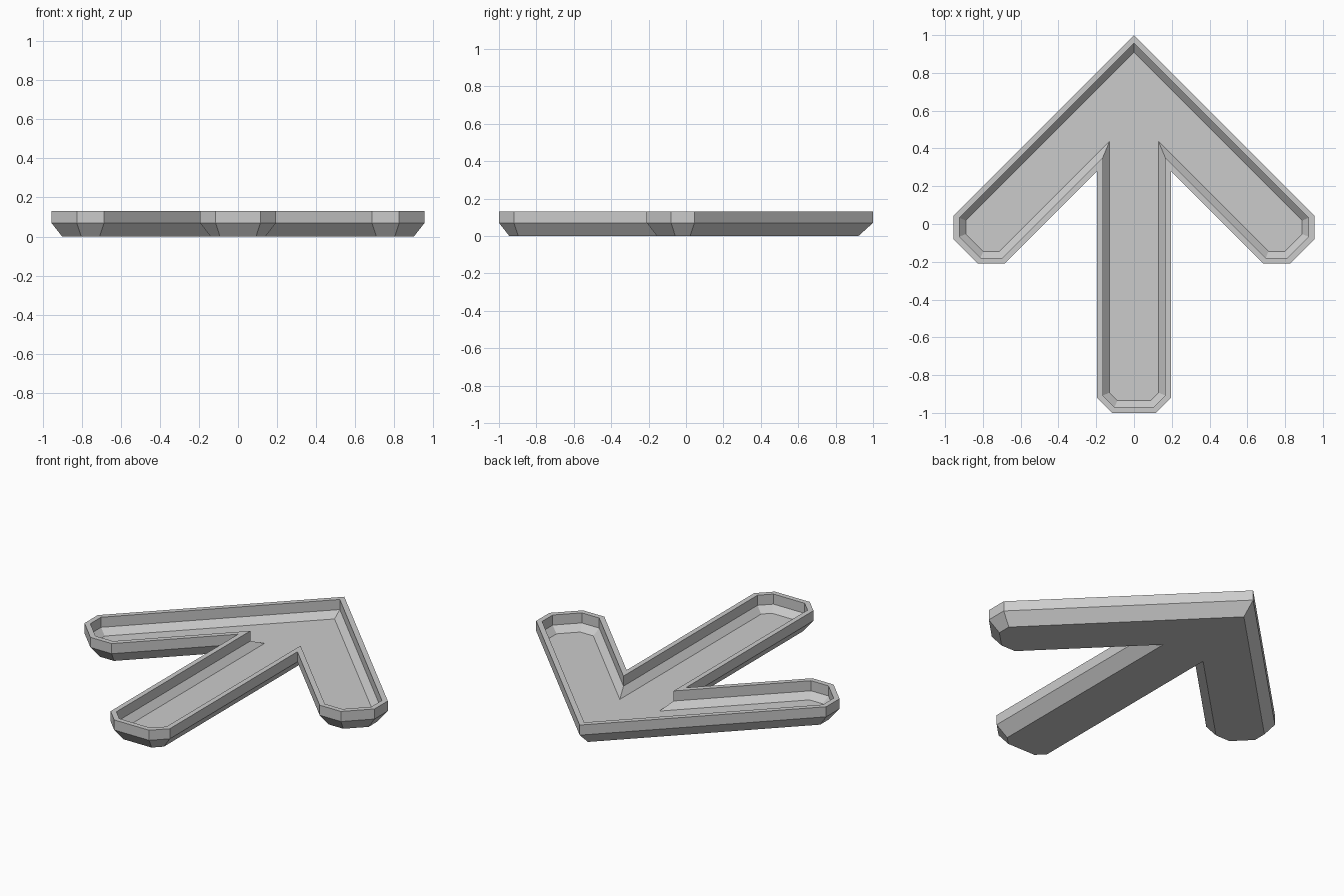
import bpy, bmesh
from mathutils import Vector

if "Cube" in bpy.data.objects:
    bpy.data.objects.remove(bpy.data.objects["Cube"])

# Right half of the arrow outline, from the tip to the tail end
half = [(0, 1), (0.955, 0.045), (0.955, -0.08), (0.825, -0.21), (0.685, -0.21),
        (0.195, 0.28), (0.195, -0.92), (0.115, -1)]
outline = [Vector(p) for p in half + [(-x, y) for x, y in reversed(half[1:])]]


def inset(points, d):
    """Move every edge of a clockwise outline inward by d, with mitred corners."""
    result = []
    for i, p in enumerate(points):
        a = (p - points[i - 1]).normalized()
        b = (points[(i + 1) % len(points)] - p).normalized()
        na, nb = Vector((a.y, -a.x)), Vector((b.y, -b.x))
        result.append(p + (na + nb) * (d / (1 + na.dot(nb))))
    return result


# Tray section as (inset, height): underside, outer wall, rim, inner wall, floor
section = [(0.055, 0), (0, 0.07), (0, 0.13), (0.03, 0.13), (0.03, 0.07), (0.065, 0.033)]

bm = bmesh.new()
rings = [[bm.verts.new((p.x, p.y, z)) for p in inset(outline, d)] for d, z in section]
n = len(outline)
for lower, upper in zip(rings, rings[1:]):
    for i in range(n):
        j = (i + 1) % n
        bm.faces.new((lower[i], lower[j], upper[j], upper[i]))
bm.faces.new(rings[0])    # underside
bm.faces.new(rings[-1])   # tray floor
bmesh.ops.recalc_face_normals(bm, faces=bm.faces)

mesh = bpy.data.meshes.new("arrow_tray")
bm.to_mesh(mesh)
bm.free()
grey = bpy.data.materials.new("light grey")
grey.diffuse_color = (0.6, 0.6, 0.6, 1)
grey.use_nodes = True
grey.node_tree.nodes["Principled BSDF"].inputs["Base Color"].default_value = grey.diffuse_color
mesh.materials.append(grey)
tray = bpy.data.objects.new("arrow_tray", mesh)
bpy.context.collection.objects.link(tray)
